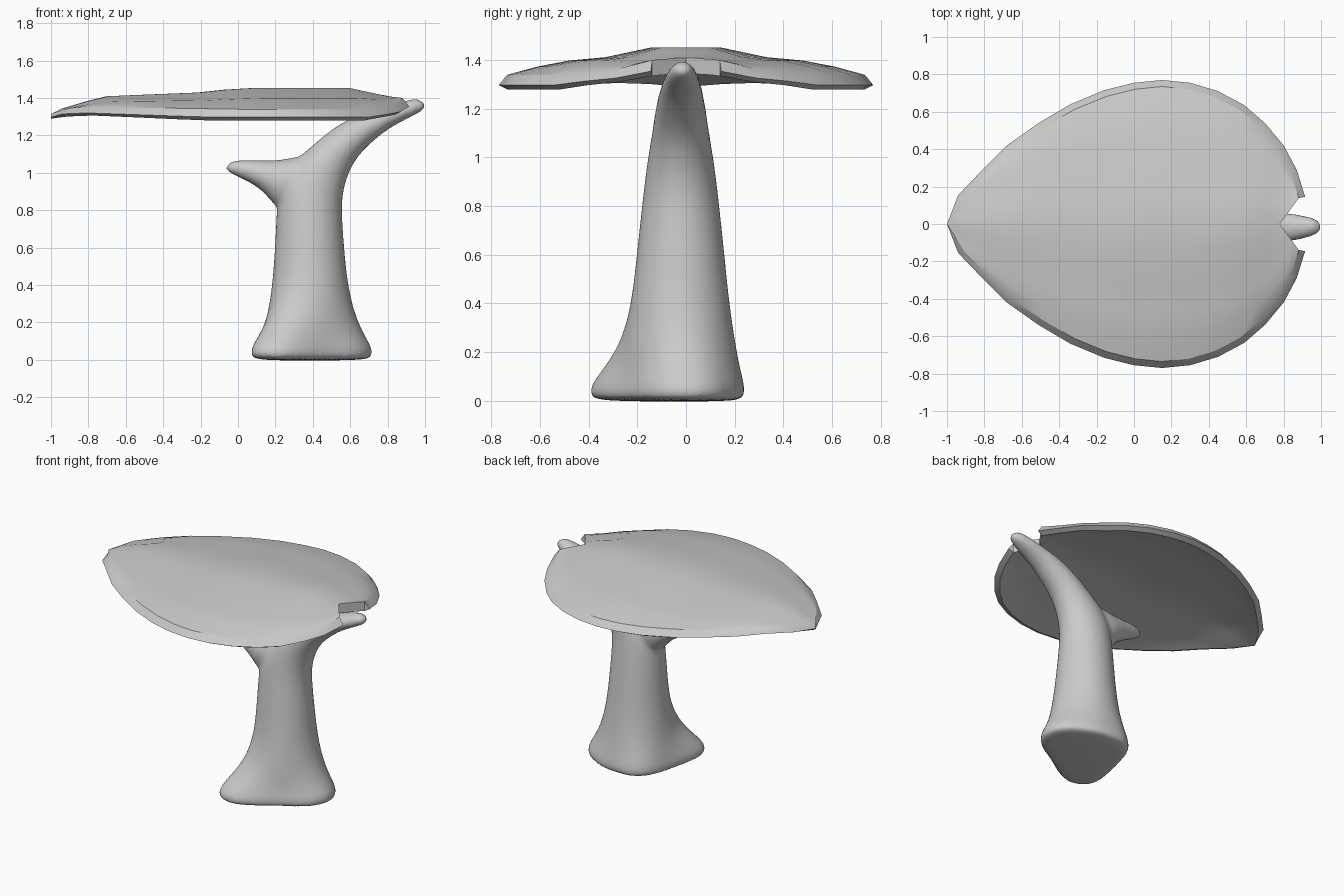
import bpy, bmesh, math
from mathutils import Vector

if "Cube" in bpy.data.objects:
    bpy.data.objects.remove(bpy.data.objects["Cube"])


def interp(table, x):
    for (x0, a), (x1, b) in zip(table, table[1:]):
        if x <= x1:
            return a + (b - a) * max(0, x - x0) / (x1 - x0)
    return table[-1][1]


def make_object(name, bm):
    bmesh.ops.remove_doubles(bm, verts=bm.verts, dist=0.0005)
    bmesh.ops.recalc_face_normals(bm, faces=bm.faces)
    me = bpy.data.meshes.new(name)
    bm.to_mesh(me)
    bm.free()
    ob = bpy.data.objects.new(name, me)
    bpy.context.collection.objects.link(ob)
    bpy.context.view_layer.objects.active = ob
    bpy.ops.object.select_all(action='DESELECT')
    ob.select_set(True)
    return ob


def loft(bm, rings):
    rows = [[bm.verts.new(p) for p in r] for r in rings]
    n = len(rows[0])
    for a, b in zip(rows, rows[1:]):
        for i in range(n):
            j = (i + 1) % n
            bm.faces.new((a[i], a[j], b[j], b[i]))
    return rows


# Leaf top: half outline from the pointed tip to the notch
OUTLINE = [(-1, 0), (-.94, .155), (-.81, .29), (-.68, .42), (-.51, .54), (-.34, .64),
           (-.16, .715), (0, .755), (.15, .77), (.3, .755), (.45, .71), (.59, .635),
           (.7, .54), (.8, .42), (.87, .29), (.915, .145)]
RIDGE = [(-1, 1.315), (-.92, 1.355), (-.7, 1.41), (-.2, 1.43), (0, 1.453), (.58, 1.453), (.78, 1.41)]
RIM_TOP = [(-1, 1.315), (-.92, 1.355), (-.65, 1.35), (0, 1.34), (.75, 1.34), (.87, 1.365), (.915, 1.40)]
RIM_BOTTOM = [(-1, 1.29), (-.9, 1.31), (-.65, 1.30), (-.2, 1.28), (.7, 1.28), (.87, 1.31), (.915, 1.335)]
CROWN = [(0, 1), (.19, 1), (.45, .64), (.72, .48), (.83, .3), (1, 0)]
COLS = [-1, -.83, -.65, -.45, -.19, 0, .19, .45, .65, .83, 1]

rings = []
for k, (x, y) in enumerate(OUTLINE):
    edge = Vector((x, y))
    inner = edge + (Vector((.1, 0)) - edge).normalized() * (.035 if k else 0)
    spine = -1 + 1.78 * (x + 1) / 1.915
    zt, zb, zc = interp(RIM_TOP, x), interp(RIM_BOTTOM, x), interp(RIDGE, spine)

    def pt(t, z):
        u = abs(t)
        return (spine + (inner.x - spine) * u, inner.y * t, z + (zc - zt) * interp(CROWN, u))

    zo = zb + .3 * (zt - zb)
    rings.append([(x, -y, zo)] + [pt(t, zt) for t in COLS]
                 + [(x, y, zo)] + [pt(t, zb) for t in reversed(COLS)])

bm = bmesh.new()
last = loft(bm, rings)[-1]
# Notch walls
n = len(COLS)
top, bot = last[1:n + 1], last[n + 2:][::-1]
for i in range(n - 1):
    bm.faces.new((top[i], top[i + 1], bot[i + 1], bot[i]))
bm.faces.new((last[0], top[0], bot[0]))
bm.faces.new((last[n + 1], top[-1], bot[-1]))
make_object("leaf_top", bm)
bpy.ops.object.shade_smooth_by_angle(angle=math.radians(28))

# Trunk: each ring is left x, z, right x, z, y half-width, y centre, foot blend
TRUNK = [(.2, -.005, .55, -.005, .2, -.02, .88), (.19, .02, .56, .02, .2, -.02, 1.03),
         (.19, .06, .56, .06, .2, -.02, 1.03), (.18, .13, .57, .13, .2, -.02, .75),
         (.17, .24, .60, .24, .22, -.025, .25), (.18, .41, .59, .41, .205, -.023, 0),
         (.193, .6, .572, .6, .185, -.022, 0), (.203, .8, .557, .8, .163, -.022, 0),
         (.21, .92, .565, .9, .15, -.022, 0), (.27, 1.04, .59, .99, .135, -.022, 0),
         (.36, 1.115, .64, 1.09, .12, -.022, 0), (.5, 1.24, .73, 1.175, .105, -.022, 0),
         (.63, 1.31, .82, 1.245, .09, -.02, 0), (.78, 1.35, .92, 1.295, .075, -.018, 0),
         (.9, 1.39, .99, 1.33, .055, -.015, 0), (.97, 1.402, 1.012, 1.36, .03, -.015, 0)]
HORN = [(.3, .8, .46, 1.1, .1, -.02, 0), (.205, .8, .35, 1.1, .12, -.02, 0),
        (.15, .885, .22, 1.065, .1, -.02, 0), (.08, .94, .1, 1.07, .075, -.02, 0),
        (-.02, .985, 0, 1.072, .05, -.02, 0), (-.075, 1.015, -.06, 1.055, .025, -.02, 0)]
# Three-footed base as radii around the trunk
FOOT = [.35, .34, .29, .27, .26, .28, .28, .26, .265, .32, .46, .43, .30, .25, .26, .31]


def ring(lx, lz, rx, rz, b, cy, w):
    left, right = Vector((lx, cy, lz)), Vector((rx, cy, rz))
    out = []
    for i, r in enumerate(FOOT):
        a = i * math.tau / 16
        p = (left + right) / 2 + (right - left) / 2 * math.cos(a) + Vector((0, b * math.sin(a), 0))
        foot = Vector((.38 + r * math.cos(a), -.02 + r * math.sin(a), p.z))
        out.append(p.lerp(foot, w))
    return out


bm = bmesh.new()
for part in (TRUNK, HORN):
    rows = loft(bm, [ring(*r) for r in part])
    bm.faces.new(rows[0])
    bm.faces.new(rows[-1])
trunk = make_object("forked_trunk", bm)
sub = trunk.modifiers.new("round", 'SUBSURF')
sub.levels = sub.render_levels = 2
# Fuse the horn into the trunk
fuse = trunk.modifiers.new("fuse", 'REMESH')
fuse.mode = 'VOXEL'
fuse.voxel_size = .016
fuse.use_smooth_shade = True
soft = trunk.modifiers.new("soften", 'SMOOTH')
soft.factor = .5
soft.iterations = 6
bpy.ops.object.shade_smooth()
